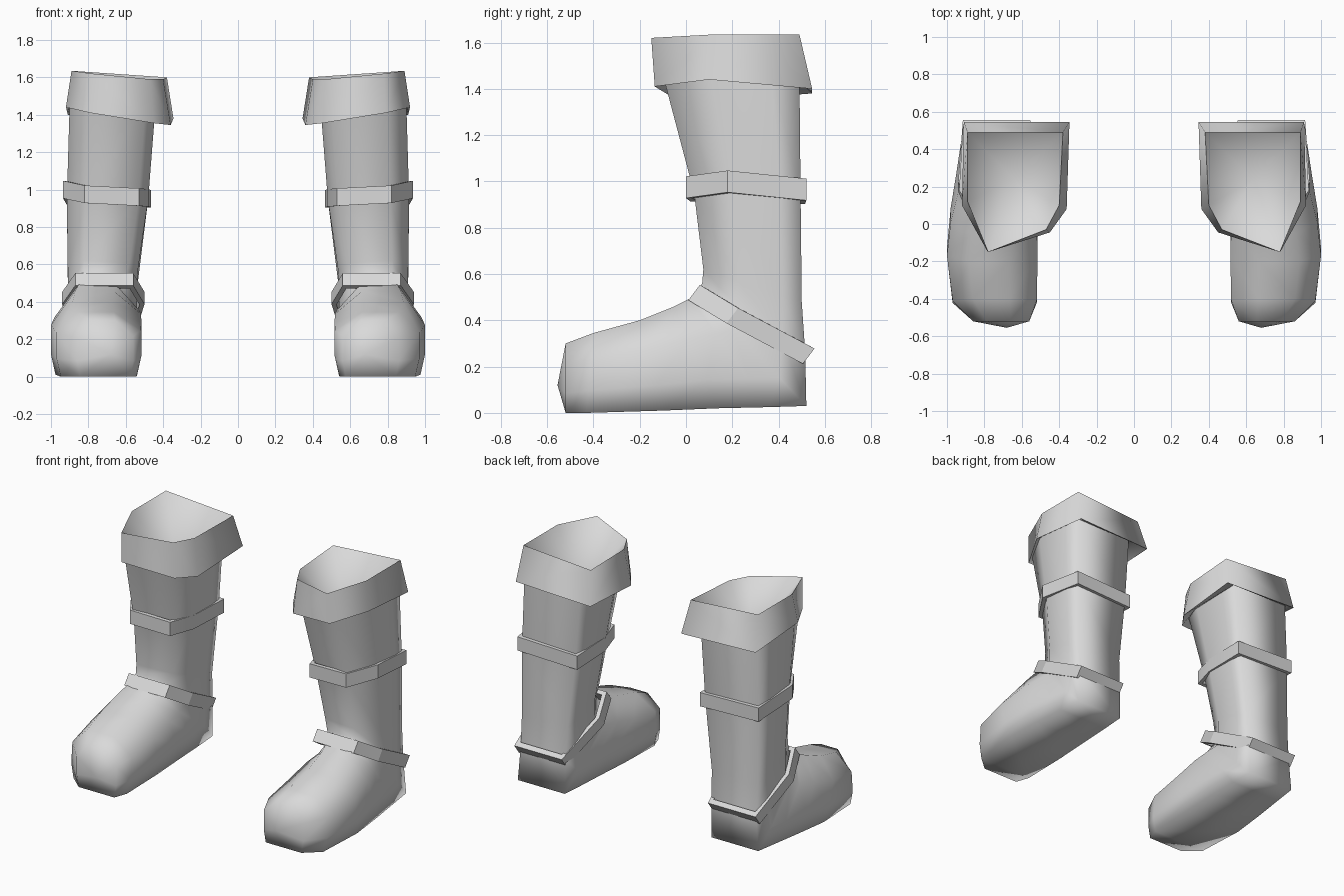
import bpy, bmesh, math
from mathutils import Vector

cube = bpy.data.objects.get("Cube")
if cube:
    bpy.data.objects.remove(cube, do_unlink=True)

grey = bpy.data.materials.new("light_grey")
grey.use_nodes = True
grey.diffuse_color = (0.7, 0.7, 0.7, 1)
grey.node_tree.nodes["Principled BSDF"].inputs["Base Color"].default_value = (0.7, 0.7, 0.7, 1)


def loft(name, rings, side, angle, closed=False, tip=None):
    """Skin a list of point rings; closed joins last ring to first, tip caps the first."""
    bm = bmesh.new()
    rows = [[bm.verts.new((side * p[0], p[1], p[2])) for p in ring] for ring in rings]
    pairs = list(zip(rows, rows[1:]))
    if closed:
        pairs.append((rows[-1], rows[0]))
    n = len(rows[0])
    for a, b in pairs:
        for i in range(n):
            j = (i + 1) % n
            bm.faces.new((a[i], a[j], b[j], b[i]))
    if tip:
        c = bm.verts.new((side * tip[0], tip[1], tip[2]))
        for i in range(n):
            bm.faces.new((c, rows[0][(i + 1) % n], rows[0][i]))
    bmesh.ops.recalc_face_normals(bm, faces=bm.faces)
    mesh = bpy.data.meshes.new(name)
    bm.to_mesh(mesh)
    bm.free()
    mesh.materials.append(grey)
    obj = bpy.data.objects.new(name, mesh)
    bpy.context.collection.objects.link(obj)
    bpy.ops.object.select_all(action='DESELECT')
    obj.select_set(True)
    bpy.context.view_layer.objects.active = obj
    bpy.ops.object.shade_smooth_by_angle(angle=math.radians(angle))


def strap(name, path, offset, side):
    """Flat band around a path, its width running along offset."""
    pts = [Vector(p) for p in path]
    off = Vector(offset)
    mid = sum(pts, Vector()) / len(pts)
    inner = [mid + (p - mid) * 0.88 for p in pts]
    rings = [[p + off for p in inner], [p + off for p in pts],
             [p - off for p in pts], [p - off for p in inner]]
    loft(name, rings, side, 20, closed=True)


# Cross-sections: across (inner to outer), then sole/back to top/front
FOOT = [(.05, 0), (.95, 0), (1, .28), (1, .68), (.76, 1), (.32, 1), (0, .72), (0, .28)]
SHAFT = [(.03, 0), (.96, 0), (1, .2), (1, .65), (.77, 1), (.12, .9), (0, .65), (0, .2)]

# Boot rings: top/front y z, bottom/back y z, inner x, outer x, blend to shaft
BOOT = [
    (-.52, .30, -.52, 0, .56, .86, 0),
    (-.40, .345, -.43, 0, .52, .97, 0),
    (-.20, .40, -.10, .01, .515, 1.0, 0),
    (-.05, .46, .14, .02, .52, .98, 0),
    (.02, .495, .36, .025, .53, .95, .2),
    (.05, .52, .52, .03, .54, .93, .4),
    (.07, .56, .515, .26, .54, .91, .7),
    (.075, .62, .50, .48, .535, .91, 1),
    (.035, .95, .495, .95, .48, .915, 1),
    (-.10, 1.46, .49, 1.46, .44, .90, 1),
]


def boot_ring(ty, tz, by, bz, x0, x1, t):
    ring = []
    for f, s in zip(FOOT, SHAFT):
        u = f[0] + (s[0] - f[0]) * t
        v = f[1] + (s[1] - f[1]) * t
        ring.append((x0 + (x1 - x0) * u, by + (ty - by) * v, bz + (tz - bz) * v))
    return ring


# Folded cuff: rim, flared hem and the edge tucked against the shaft
RIM = [(.38, .49, 1.60), (.89, .49, 1.635), (.89, .12, 1.635),
       (.78, -.15, 1.62), (.47, -.03, 1.59), (.40, .10, 1.59)]
HEM = [(.345, .545, 1.38), (.91, .545, 1.40), (.92, .10, 1.44),
       (.79, -.135, 1.41), (.45, -.045, 1.355), (.36, .08, 1.345)]
TUCK = [(.45, .49, 1.43), (.89, .49, 1.43), (.90, .14, 1.45),
        (.79, -.09, 1.43), (.49, -.03, 1.41), (.44, .10, 1.41)]

CALF = [(.465, .515, .95), (.915, .52, .965), (.935, .18, 1.0),
        (.82, 0, .975), (.53, .02, .96), (.475, .2, .955)]
ANKLE = [(.555, .53, .245), (.915, .53, .245), (.94, .20, .42),
         (.87, .035, .52), (.56, .035, .52), (.50, .20, .42)]

for label, side in (("left", 1), ("right", -1)):
    loft(label + "_boot", [boot_ring(*r) for r in BOOT], side, 180, tip=(.68, -.555, .12))
    loft(label + "_cuff", [RIM, HEM, TUCK], side, 97, tip=(.64, .24, 1.3))
    strap(label + "_calf_strap", CALF, (0, 0, .047), side)
    strap(label + "_ankle_strap", ANKLE, (0, .025, .033), side)
